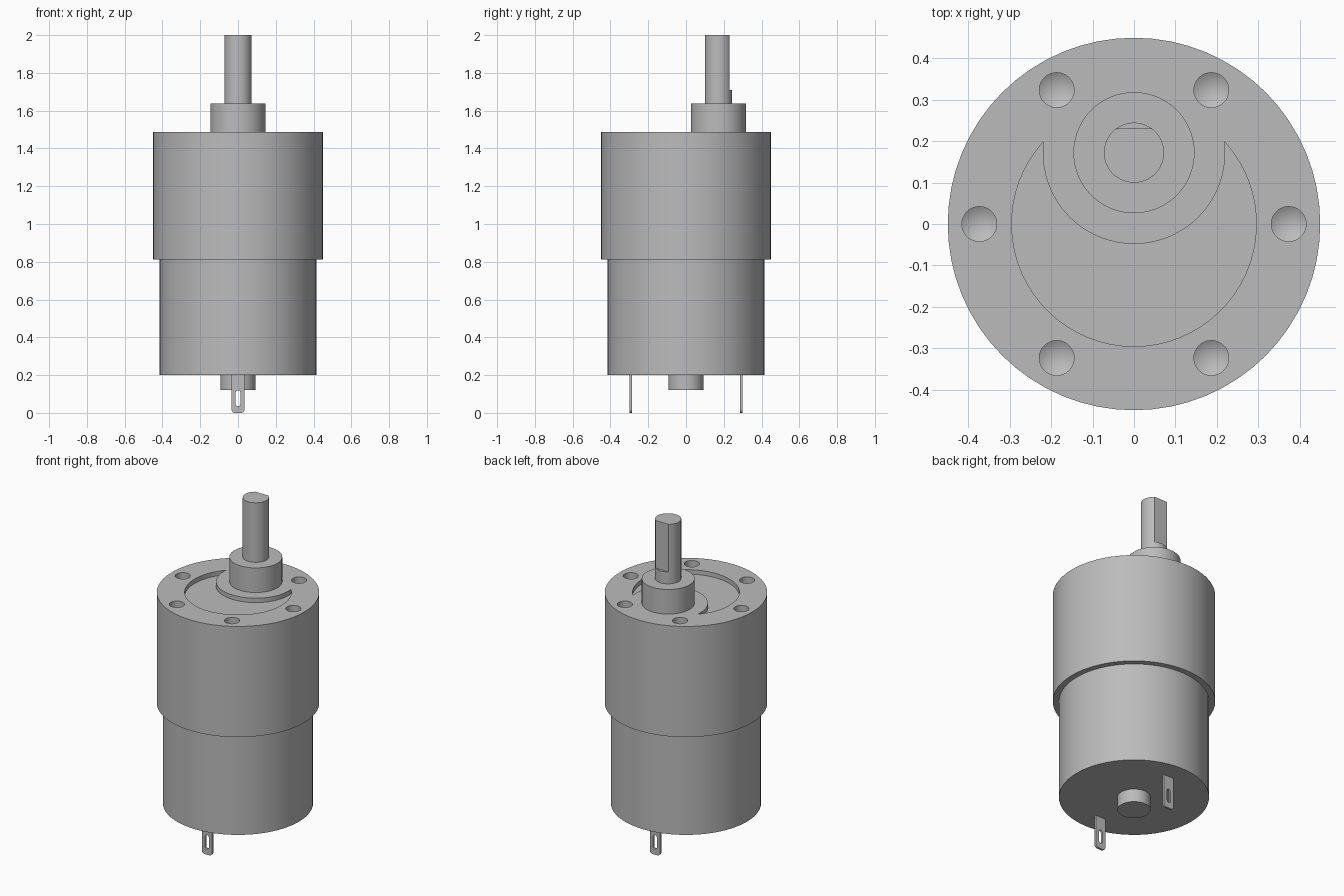
import bpy, bmesh, math
from mathutils import Matrix, Vector

if "Cube" in bpy.data.objects:
    bpy.data.objects.remove(bpy.data.objects["Cube"], do_unlink=True)

metal = bpy.data.materials.new("grey_metal")
metal.use_nodes = True
GREY = (0.5, 0.5, 0.5, 1)
metal.diffuse_color = GREY
metal.node_tree.nodes["Principled BSDF"].inputs["Base Color"].default_value = GREY

SHAFT_Y = 0.172
TOP = 1.487


def prism(name, points, low, high):
    """Extrude a flat outline from one height to another."""
    bm = bmesh.new()
    face = bm.faces.new([bm.verts.new((x, y, low)) for x, y in points])
    new = bmesh.ops.extrude_face_region(bm, geom=[face])["geom"]
    bmesh.ops.translate(bm, vec=(0, 0, high - low),
                        verts=[v for v in new if isinstance(v, bmesh.types.BMVert)])
    bmesh.ops.recalc_face_normals(bm, faces=bm.faces)
    mesh = bpy.data.meshes.new(name)
    bm.to_mesh(mesh)
    bm.free()
    mesh.materials.append(metal)
    obj = bpy.data.objects.new(name, mesh)
    bpy.context.collection.objects.link(obj)
    return obj


def arc(x, y, radius, start, end, steps):
    return [(x + radius * math.cos(start + (end - start) * i / steps),
             y + radius * math.sin(start + (end - start) * i / steps))
            for i in range(steps + 1)]


def cylinder(name, radius, low, high, x=0, y=0, sides=64):
    return prism(name, arc(x, y, radius, 0, math.tau, sides)[:-1], low, high)


def cut(obj, cutter):
    """Subtract the cutter, then discard it."""
    cutter.hide_render = True
    mod = obj.modifiers.new("cut", "BOOLEAN")
    mod.operation, mod.solver, mod.object = "DIFFERENCE", "EXACT", cutter
    bpy.context.view_layer.objects.active = obj
    bpy.ops.object.modifier_apply(modifier=mod.name)
    bpy.data.objects.remove(cutter, do_unlink=True)


def smooth(obj):
    bpy.ops.object.select_all(action="DESELECT")
    obj.select_set(True)
    bpy.context.view_layer.objects.active = obj
    bpy.ops.object.shade_smooth_by_angle(angle=math.radians(30))


# Gearbox, motor can and rear bearing
gearbox = cylinder("gearbox_housing", 0.449, 0.812, TOP)
can = cylinder("motor_can", 0.415, 0.2, 0.813)
bearing = cylinder("rear_bearing", 0.092, 0.12, 0.201, sides=48)

# Crescent recess around the raised pad of the shaft
big, pad = 0.295, 0.22
y = (big**2 - pad**2 + SHAFT_Y**2) / (2 * SHAFT_Y)
x = math.sqrt(big**2 - y**2)
a = math.atan2(y, x)
b = math.atan2(y - SHAFT_Y, x)
outline = arc(0, 0, big, math.pi - a, math.tau + a, 48)
outline += arc(0, SHAFT_Y, pad, b, -math.pi - b, 36)[1:-1]
cut(gearbox, prism("recess_cutter", outline, TOP - 0.027, TOP + 0.1))

# Ring of six drilled holes with conical bottoms
for i in range(6):
    angle = i * math.tau / 6
    hx, hy = 0.373 * math.cos(angle), 0.373 * math.sin(angle)
    drill = cylinder("drill_cutter", 0.042, TOP - 0.12, TOP + 0.1, hx, hy, 32)
    bm = bmesh.new()
    bm.from_mesh(drill.data)
    bm.faces.ensure_lookup_table()
    bottom = min(bm.faces, key=lambda f: f.calc_center_median().z)
    tip = bmesh.ops.poke(bm, faces=[bottom])["verts"][0]
    tip.co.z -= 0.025
    bm.to_mesh(drill.data)
    bm.free()
    cut(gearbox, drill)

# Shaft collar and D-shaped output shaft
collar = cylinder("shaft_collar", 0.146, TOP - 0.001, 1.637, y=SHAFT_Y)
shaft = cylinder("output_shaft", 0.0725, 1.63, 2, y=SHAFT_Y, sides=48)
flat = [(-0.2, 0.23), (0.2, 0.23), (0.2, 0.4), (-0.2, 0.4)]
cut(shaft, prism("flat_cutter", flat, 1.71, 2.1))

# Slotted solder terminals, drawn flat and stood upright
stand = Matrix.Rotation(math.pi / 2, 4, "X")
for name, side in (("front_terminal", -1), ("back_terminal", 1)):
    w, r = 0.035, 0.02
    tab_outline = [(w, 0.205), (-w, 0.205)]
    tab_outline += arc(r - w, r, r, math.pi, 1.5 * math.pi, 6)
    tab_outline += arc(w - r, r, r, 1.5 * math.pi, math.tau, 6)
    tab = prism(name, tab_outline, -0.006, 0.006)
    slot = arc(0, 0.107, 0.0125, 0, math.pi, 10) + arc(0, 0.048, 0.0125, math.pi, math.tau, 10)
    cut(tab, prism("slot_cutter", slot, -0.1, 0.1))
    tab.data.transform(Matrix.Translation(Vector((0, side * 0.293, 0))) @ stand)
    smooth(tab)

for part in (gearbox, can, bearing, collar, shaft):
    smooth(part)
